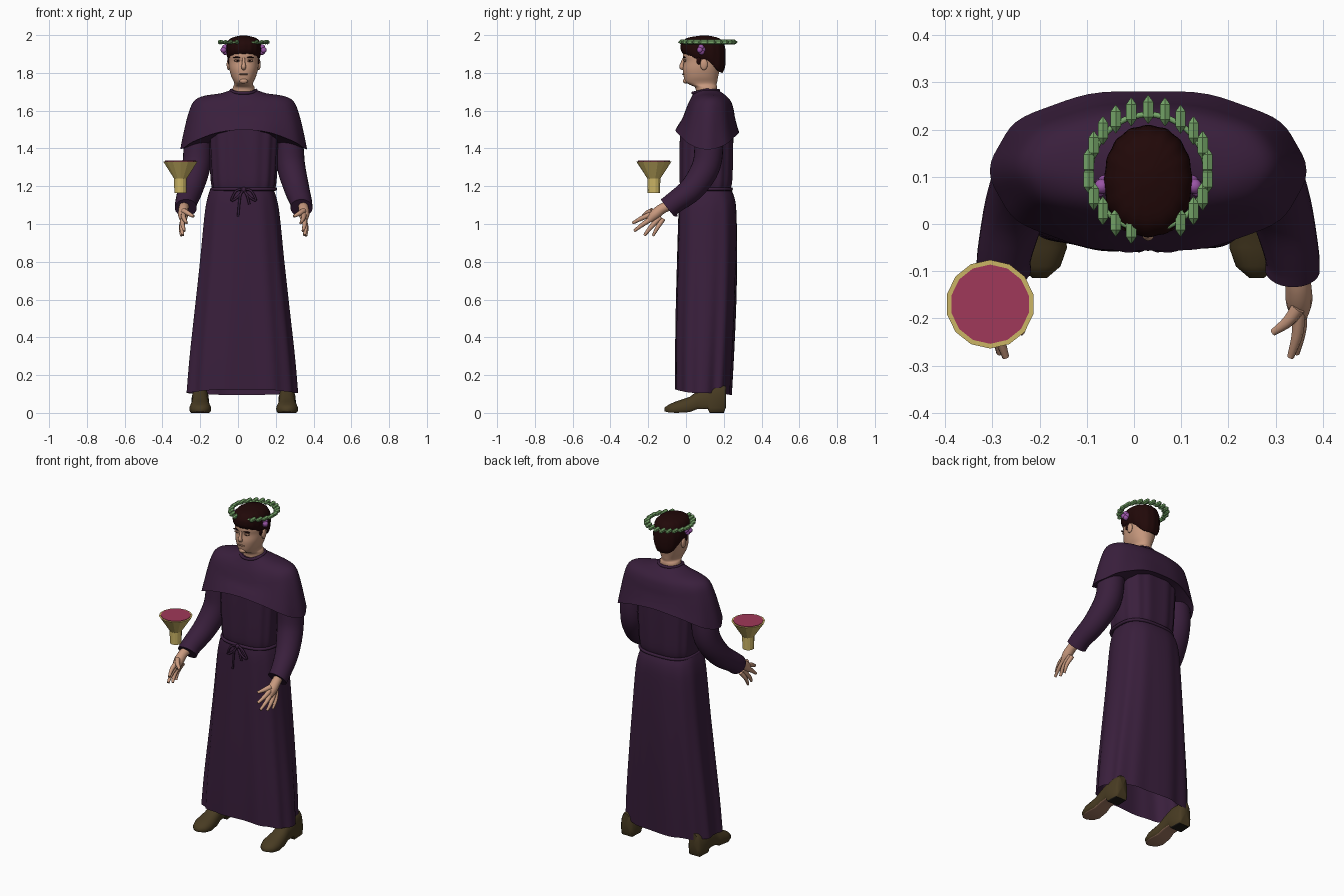
import bpy, bmesh, math
from mathutils import Vector, Matrix

if "Cube" in bpy.data.objects:
    bpy.data.objects.remove(bpy.data.objects["Cube"])

MID = 0.03  # x of the body's middle line


def material(name, r, g, b):
    m = bpy.data.materials.new(name)
    m.use_nodes = True
    m.diffuse_color = (r, g, b, 1)
    node = next(n for n in m.node_tree.nodes if n.type == 'BSDF_PRINCIPLED')
    node.inputs["Base Color"].default_value = (r, g, b, 1)
    return m


CLOTH = material("purple cloth", .041, .0135, .045)
SKIN = material("skin", .58, .32, .21)
TAN = material("tan", .32, .17, .11)
HAIR = material("dark hair", .015, .0025, .0025)
GOLD = material("gold", .60, .46, .13)
WINE = material("wine red", .35, .04, .10)
LEAF = material("leaf green", .18, .38, .14)
GRAPE = material("grape purple", .32, .09, .38)
LEATHER = material("brown leather", .065, .044, .016)
HEEL = material("heel black", .012, .010, .008)


def finish(name, bm, mats, smooth=True, rule=None):
    bmesh.ops.recalc_face_normals(bm, faces=bm.faces)
    bm.normal_update()
    for f in bm.faces:
        f.smooth = smooth
        if rule:
            f.material_index = rule(f)
    mesh = bpy.data.meshes.new(name)
    bm.to_mesh(mesh)
    bm.free()
    ob = bpy.data.objects.new(name, mesh)
    bpy.context.collection.objects.link(ob)
    for m in mats if isinstance(mats, list) else [mats]:
        mesh.materials.append(m)
    if smooth:
        bpy.ops.object.select_all(action='DESELECT')
        ob.select_set(True)
        bpy.context.view_layer.objects.active = ob
        bpy.ops.object.shade_smooth_by_angle(angle=math.radians(55))
    return ob


def smooth_path(pts, sub, closed=False):
    """Catmull-Rom interpolation of tuples of any length."""
    pts = [Vector(p) for p in pts]
    n, out = len(pts), []
    for i in range(n if closed else n - 1):
        if closed:
            a, b, c, d = (pts[(i + k) % n] for k in (-1, 0, 1, 2))
        else:
            a, b, c, d = (pts[min(max(i + k, 0), n - 1)] for k in (-1, 0, 1, 2))
        for k in range(sub):
            t = k / sub
            out.append(b + (c - a) * (t / 2) + (a * 2 - b * 5 + c * 4 - d) * (t * t / 2)
                       + (b * 3 - a - c * 3 + d) * (t ** 3 / 2))
    return out if closed else out + [pts[-1]]


def skin_rings(bm, rings, closed=False, caps=True):
    """Bridge rings of points with quads and close the ends with fans."""
    vs = [[bm.verts.new(p) for p in r] for r in rings]
    n = len(vs[0])
    for i in range(len(vs) if closed else len(vs) - 1):
        a, b = vs[i], vs[(i + 1) % len(vs)]
        for k in range(n):
            bm.faces.new((a[k], a[(k + 1) % n], b[(k + 1) % n], b[k]))
    if caps and not closed:
        for r in (vs[0], vs[-1]):
            c = bm.verts.new(sum((v.co for v in r), Vector()) / n)
            for k in range(n):
                bm.faces.new((r[k], r[(k + 1) % n], c))


def spow(v, e):
    return math.copysign(abs(v) ** e, v)


def loft(name, rings, mat, p=2.3, fold=None, wp=2, lip=None, cx=MID, n=72, caps=True):
    """Rings are (half width, front y, back y, side z, front z, back z)."""
    path = smooth_path(rings, 4) + ([Vector(lip)] if lip else [])
    out = []
    for i, (rx, yf, yb, zs, zf, zb) in enumerate(path):
        ring = []
        for k in range(n):
            a = 2 * math.pi * k / n
            c, s = math.cos(a), math.sin(a)
            f = fold(a, i / len(path)) if fold else 1
            w = abs(c) ** wp
            ring.append((cx + rx * f * spow(c, 2 / p),
                         (yf + yb) / 2 + (yb - yf) / 2 * f * spow(s, 2 / p),
                         zs * w + (zf if s < 0 else zb) * (1 - w)))
        out.append(ring)
    bm = bmesh.new()
    skin_rings(bm, out, caps=caps)
    return finish(name, bm, mat)


def tube(name, pts, mat, n=12, sub=4, closed=False, smooth=True, up=(0, 0, 1)):
    """Round sweep through points (x, y, z, radius)."""
    path = smooth_path(pts, sub, closed)
    m, nor, rings = len(path), Vector(up), []
    for i, q in enumerate(path):
        nxt = path[(i + 1) % m] if closed else path[min(i + 1, m - 1)]
        prv = path[i - 1] if closed else path[max(i - 1, 0)]
        t = (nxt.xyz - prv.xyz).normalized()
        nor = (nor - t * nor.dot(t)).normalized()
        side = t.cross(nor)
        rings.append([q.xyz + (nor * math.cos(a) + side * math.sin(a)) * q.w
                      for a in (2 * math.pi * k / n for k in range(n))])
    bm = bmesh.new()
    skin_rings(bm, rings, closed)
    return finish(name, bm, mat, smooth)


def ball(name, loc, size, mat):
    bm = bmesh.new()
    bmesh.ops.create_uvsphere(bm, u_segments=16, v_segments=10, radius=1,
                              matrix=Matrix.LocRotScale(Vector(loc), None, Vector(size)))
    return finish(name, bm, mat)


def cone(name, loc, r1, r2, depth, mat):
    bm = bmesh.new()
    bmesh.ops.create_cone(bm, cap_ends=True, segments=14, radius1=r1, radius2=r2,
                          depth=depth, matrix=Matrix.Translation(loc))
    return finish(name, bm, mat, smooth=False)


def level(rx, yf, yb, z):
    return (rx, yf, yb, z, z, z)


# Robe: skirt, bodice and shoulder cape
loft("robe_skirt", [level(.165, -.028, .235, 1.19), level(.182, -.036, .256, 1.14),
                    level(.198, -.040, .266, 1.05), level(.222, -.047, .268, .8),
                    level(.248, -.053, .262, .55), level(.274, -.056, .250, .3),
                    (.289, -.055, .238, .105, .125, .095)], CLOTH, p=2.7, cx=.02, caps=False,
     fold=lambda a, t: 1 + .026 * t * (math.cos(11 * a) + .6 * math.cos(7 * a + 1)), n=120)
loft("robe_bodice", [level(.162, -.026, .232, 1.18), level(.172, -.034, .245, 1.23),
                     level(.182, -.034, .25, 1.4), level(.19, -.03, .25, 1.54)], CLOTH, p=2.8,
     fold=lambda a, t: 1 + .014 * math.cos(14 * a), n=120)
loft("shoulder_cape", [(.062, .042, .168, 1.712, 1.695, 1.71), (.12, .028, .205, 1.692, 1.67, 1.685),
                       (.21, .010, .238, 1.678, 1.635, 1.65), (.262, -.004, .252, 1.65, 1.60, 1.61),
                       (.292, -.020, .260, 1.58, 1.56, 1.565), (.318, -.042, .272, 1.47, 1.525, 1.52),
                       (.332, -.058, .283, 1.395, 1.498, 1.488)], CLOTH, p=2.2,
     fold=lambda a, t: 1 + .012 * t * math.cos(10 * a), lip=(.322, -.045, .27, 1.40, 1.503, 1.493))


def oval(rx, yf, yb, z, r, p, count=24, dip=0):
    out = []
    for k in range(count):
        a = 2 * math.pi * k / count
        out.append((MID + rx * spow(math.cos(a), 2 / p),
                    (yf + yb) / 2 + (yb - yf) / 2 * spow(math.sin(a), 2 / p),
                    z + dip * min(0, math.sin(a)), r))
    return out


tube("collar", oval(.066, .036, .172, 1.708, .008, 2.1, dip=.015), CLOTH, closed=True)

# Cord belt with a bow
tube("belt", oval(.168, -.034, .24, 1.185, .009, 2.8), CLOTH, n=8, closed=True)
ball("belt_knot", (MID, -.046, 1.182), (.015, .011, .014), CLOTH)
for s, drop in ((-1, .075), (1, .14)):
    tube("bow_loop", [(MID, -.046, 1.182, .006), (MID + s * .04, -.055, 1.175, .006),
                      (MID + s * .065, -.05, 1.125, .006), (MID + s * .035, -.054, 1.14, .006)],
         CLOTH, n=8, closed=True, up=(0, 1, 0))
    tube("bow_tail", [(MID, -.046, 1.18, .006), (MID - s * .018, -.054, 1.15, .006),
                      (MID - s * .03, -.052, 1.18 - drop, .006)], CLOTH, n=8, up=(0, 1, 0))

# Head
loft("head", [level(.060, .05, .165, 1.67), level(.058, .05, .165, 1.72),
              level(.050, .02, .162, 1.737), level(.052, -.004, .165, 1.752),
              level(.065, -.012, .17, 1.78), level(.076, -.016, .18, 1.82),
              level(.080, -.011, .19, 1.86), level(.081, -.016, .195, 1.89),
              level(.077, -.008, .19, 1.93), level(.055, .02, .16, 1.97)], SKIN, p=2.2)
loft("hair", [(.081, -.012, .192, 1.872, 1.897, 1.80), (.089, -.024, .205, 1.893, 1.915, 1.83),
              (.093, -.027, .209, 1.925, 1.935, 1.89), (.088, -.022, .202, 1.96, 1.96, 1.95),
              (.064, .008, .175, 1.985, 1.985, 1.983), (.015, .08, .115, 1.998, 1.998, 1.998)],
     HAIR, p=2.2, wp=4, fold=lambda a, t: 1 + .012 * math.cos(16 * a))
tube("nose", [(MID, -.012, 1.878, .007), (MID, -.02, 1.85, .009),
              (MID, -.023, 1.832, .013), (MID, -.012, 1.822, .010)], SKIN, up=(0, 1, 0))
ball("mouth", (MID, -.012, 1.793), (.024, .008, .005), TAN)
ball("chin", (MID, -.002, 1.757), (.022, .014, .014), SKIN)
for s in (-1, 1):
    ball("eye_socket", (MID + s * .033, -.005, 1.865), (.018, .007, .007), TAN)
    ball("eye", (MID + s * .032, -.008, 1.865), (.008, .006, .004), HAIR)
    ball("eyebrow", (MID + s * .035, -.009, 1.882), (.021, .008, .004), HAIR)
    ball("ear", (MID + s * .080, .095, 1.845), (.010, .02, .03), SKIN)
    ball("sideburn", (MID + s * .076, .068, 1.868), (.009, .014, .024), HAIR)

# Leaf wreath with grape clusters
tube("wreath_ring", oval(.122, -.012, .232, 1.96, .006, 2), LEAF, n=8, sub=2, closed=True)
for k in range(22):
    a = 2 * math.pi * (k + .5) / 22
    if abs(a - 1.54 * math.pi) < .3:
        continue
    x, y, z = MID + .127 * math.cos(a), .113 + .13 * math.sin(a), 1.963
    tube("wreath_leaf", [(x, y - .03, z, .001), (x, y - .016, z, .0125),
                         (x, y + .016, z, .0125), (x, y + .03, z, .001)],
         LEAF, n=6, sub=1, smooth=False)
for s in (-1, 1):
    for dx, dy, dz in ((0, 0, .010), (-.006, .008, -.002), (.008, -.007, -.004), (0, .002, -.014)):
        ball("grape", (MID + s * (.098 + dx), .08 + dy, 1.925 + dz), (.016,) * 3, GRAPE)

# Arms, hands and shoes on both sides
FINGERS = [(.265, -.230, 1.040, .013), (.302, -.282, 1.005, .0125), (.314, -.274, .963, .0125),
           (.322, -.220, .940, .0125), (.330, -.175, .937, .011)]
SHOE = [(.212, .030, .03, .14), (.20, .042, .0, .145), (.125, .046, .0, .145), (.115, .046, .022, .14),
        (.06, .044, .02, .115), (.02, .05, .004, .085), (-.05, .058, .0, .062), (-.09, .044, .002, .045),
        (-.114, .016, .008, .028)]


def shoe_paint(f):
    if f.normal.z > -.6:
        return 0
    return 2 if f.calc_center_median().y > .11 else 1


for s in (-1, 1):
    side = "left" if s > 0 else "right"
    tube(side + "_sleeve", [(MID + s * .20, .125, 1.58, .055), (MID + s * .236, .122, 1.45, .074),
                            (MID + s * .250, .108, 1.31, .075), (MID + s * .280, .035, 1.19, .067),
                            (MID + s * .304, -.06, 1.115, .058), (MID + s * .306, -.098, 1.085, .058)],
         CLOTH, n=24, up=(1, 0, 0))
    tube(side + "_palm", [(MID + s * .312, -.08, 1.10, .026), (MID + s * .318, -.125, 1.082, .027),
                          (MID + s * .320, -.165, 1.05, .028), (MID + s * .32, -.195, 1.02, .018)],
         SKIN, up=(1, 0, 0))
    for i, (dx, y, z, r) in enumerate(FINGERS):
        base = Vector((MID + s * .318, -.15 - .014 * (2 - i), 1.048 + .011 * (2 - i)))
        tip = Vector((MID + s * dx, y, z))
        mid = base.lerp(tip, .55) + Vector((s * .008, 0, .004))
        tube(side + "_finger", [(*base, r * 1.2), (*mid, r), (*tip, r * .6)], SKIN, n=8, up=(1, 0, 0))
    bm = bmesh.new()
    skin_rings(bm, [[(MID + s * .230 + w * spow(math.cos(a), .8), y,
                      z0 + (top - z0) * max(0, .35 + .65 * math.sin(a)))
                     for a in (2 * math.pi * k / 24 for k in range(24))]
                    for y, w, z0, top in SHOE])
    finish(side + "_shoe", bm, [LEATHER, TAN, HEEL], rule=shoe_paint)

# Goblet
cone("goblet_stem", (-.305, -.17, 1.203), .033, .034, .076, GOLD)
cone("goblet_bowl", (-.305, -.17, 1.286), .034, .094, .092, GOLD)
cone("goblet_wine", (-.305, -.17, 1.333), .084, .084, .004, WINE)
